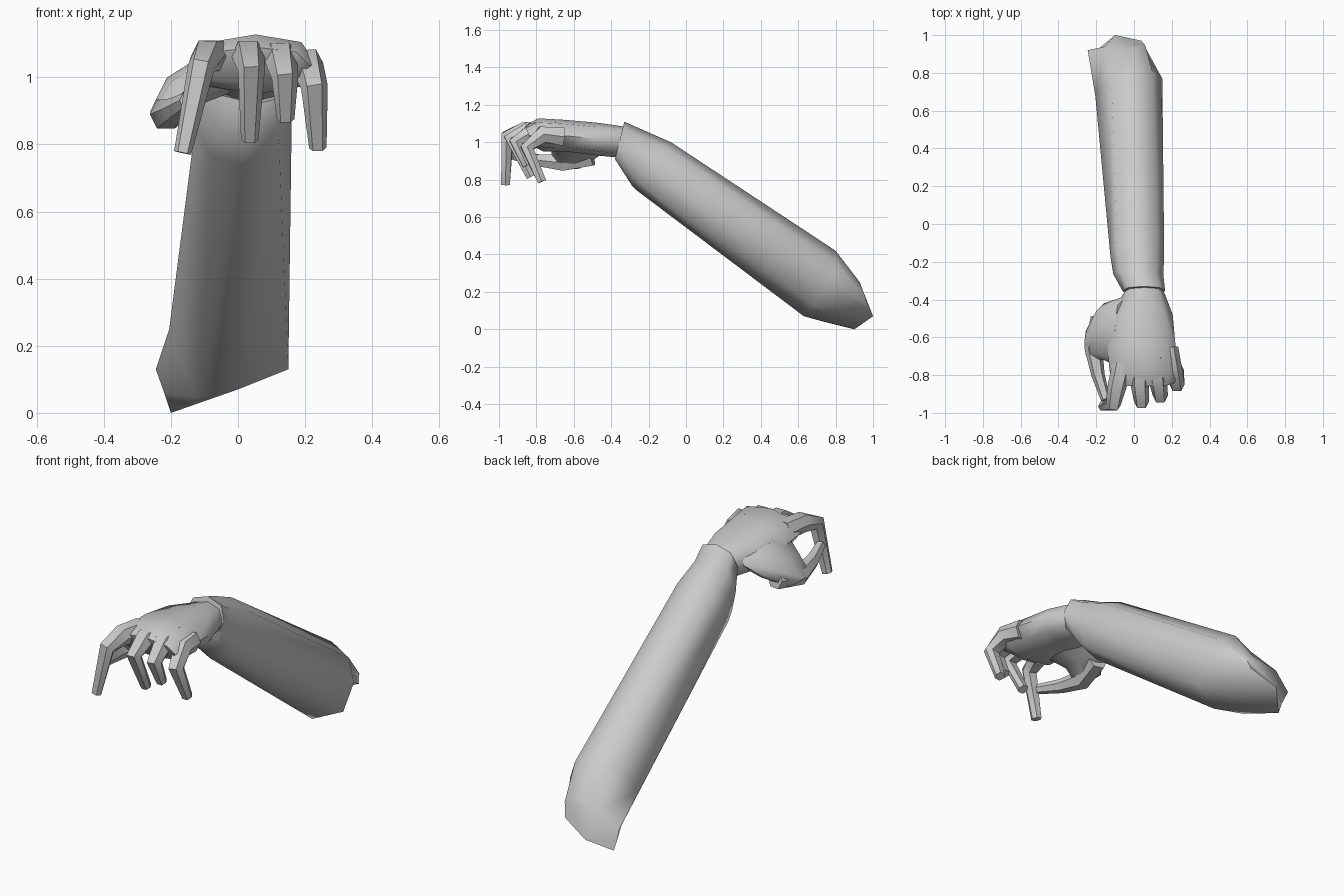
import bpy
import bmesh
from math import cos, sin, tau, radians
from mathutils import Vector

cube = bpy.data.objects.get("Cube")
if cube:
    bpy.data.objects.remove(cube, do_unlink=True)

grey = bpy.data.materials.new("plain grey")
grey.use_nodes = True
grey.diffuse_color = (0.6, 0.6, 0.6, 1)
grey.node_tree.nodes["Principled BSDF"].inputs["Base Color"].default_value = (0.6, 0.6, 0.6, 1)


def oval(center, u, v, sides=8, power=0.85):
    """Ring of points around center, starting along u and turning towards v."""
    def soft(t):
        return abs(t) ** power * (1 if t > 0 else -1)
    return [center + u * soft(cos(i * tau / sides)) + v * soft(sin(i * tau / sides))
            for i in range(sides)]


def section(top, bottom, x_min, x_max):
    """Ring between a top and a bottom (y, z) point, spanning x_min to x_max."""
    mid = (x_min + x_max) / 2
    t, b = Vector((mid, *top)), Vector((mid, *bottom))
    return oval((t + b) / 2, (t - b) / 2, Vector(((x_max - x_min) / 2, 0, 0)))


def loft(name, rings, angle=65):
    """Skin a list of equal rings and close both ends."""
    bm = bmesh.new()
    loops = [[bm.verts.new(p) for p in ring] for ring in rings]
    n = len(rings[0])
    for a, b in zip(loops, loops[1:]):
        for i in range(n):
            j = (i + 1) % n
            bm.faces.new((a[i], a[j], b[j], b[i]))
    bm.faces.new(loops[0])
    bm.faces.new(loops[-1])
    bmesh.ops.recalc_face_normals(bm, faces=bm.faces)
    mesh = bpy.data.meshes.new(name)
    bm.to_mesh(mesh)
    bm.free()
    mesh.materials.append(grey)
    obj = bpy.data.objects.new(name, mesh)
    bpy.context.collection.objects.link(obj)
    bpy.ops.object.select_all(action='DESELECT')
    obj.select_set(True)
    bpy.context.view_layer.objects.active = obj
    bpy.ops.object.shade_smooth_by_angle(angle=radians(angle))
    return obj


def digit(name, path, radii):
    """Six-sided tapering finger along a path, mitred at the joints."""
    path = [Vector(p) for p in path]
    rings = []
    for i, p in enumerate(path):
        ahead = (path[min(i + 1, len(path) - 1)] - p).normalized()
        behind = (p - path[max(i - 1, 0)]).normalized()
        along = (ahead + behind).normalized()
        side = Vector((1, 0, 0))
        side = (side - along * side.dot(along)).normalized()
        rings.append(oval(p, side * radii[i], along.cross(side) * radii[i], 6))
    return loft(name, rings, 50)


# Sleeve: cuff, forearm and a slanted, tapering elbow end
elbow = [(0, 0.8, 0.42), (0.1, 0.8, 0.36), (0.15, 0.77, 0.25), (0.15, 0.68, 0.13),
         (0, 0.63, 0.07), (-0.12, 0.72, 0.045), (-0.205, 0.68, 0.25), (-0.12, 0.77, 0.39)]
end = [(0, 0.93, 0.25), (0.06, 0.945, 0.21), (0.04, 0.97, 0.14), (-0.1, 1.0, 0.07),
       (-0.2, 0.9, 0), (-0.22, 0.9, 0.06), (-0.245, 0.92, 0.13), (-0.15, 0.94, 0.21)]
loft("sleeve", [
    section((-0.33, 1.11), (-0.38, 0.91), -0.06, 0.165),
    section((-0.24, 1.07), (-0.29, 0.77), -0.11, 0.155),
    section((-0.08, 1.0), (-0.26, 0.74), -0.125, 0.16),
    [Vector(p) for p in elbow],
    [Vector(p) for p in end]])

# Palm from the wrist to the knuckles
loft("palm", [
    section((-0.31, 1.08), (-0.33, 0.93), -0.03, 0.14),
    section((-0.37, 1.09), (-0.38, 0.92), -0.06, 0.165),
    section((-0.48, 1.105), (-0.48, 0.93), -0.12, 0.205),
    section((-0.65, 1.12), (-0.64, 0.95), -0.14, 0.22),
    section((-0.79, 1.128), (-0.76, 0.95), -0.13, 0.235),
    section((-0.86, 1.09), (-0.82, 0.98), -0.11, 0.215)])

# Web of flesh sloping from the palm down to the thumb
across = Vector((0, 1, 0))
thin = Vector((-0.8, 0, 0.6))
loft("thumb_web", [
    oval(Vector((-0.04, -0.58, 1.02)), across * 0.2, thin * 0.08),
    oval(Vector((-0.16, -0.57, 0.96)), across * 0.15, thin * 0.065),
    oval(Vector((-0.235, -0.63, 0.875)), across * 0.085, thin * 0.035)])

# Thumb and fingers
digit("thumb", [(-0.18, -0.5, 0.92), (-0.215, -0.66, 0.89), (-0.19, -0.8, 0.905),
                (-0.15, -0.93, 0.93)], [0.05, 0.048, 0.035, 0.025])
fingers = {
    "index_finger": [(-0.06, -0.74, 1.06), (-0.09, -0.86, 1.065),
                     (-0.11, -0.955, 1.03), (-0.165, -0.965, 0.775)],
    "middle_finger": [(0.03, -0.72, 1.06), (0.03, -0.84, 1.065),
                      (0.04, -0.94, 1.02), (0.035, -0.83, 0.815)],
    "ring_finger": [(0.11, -0.7, 1.06), (0.125, -0.82, 1.06),
                    (0.14, -0.91, 1.0), (0.142, -0.85, 0.875)],
    "little_finger": [(0.18, -0.66, 1.03), (0.205, -0.77, 1.04),
                      (0.228, -0.85, 0.97), (0.238, -0.77, 0.79)]}
for name, path in fingers.items():
    digit(name, path, [0.055, 0.05, 0.04, 0.026])
